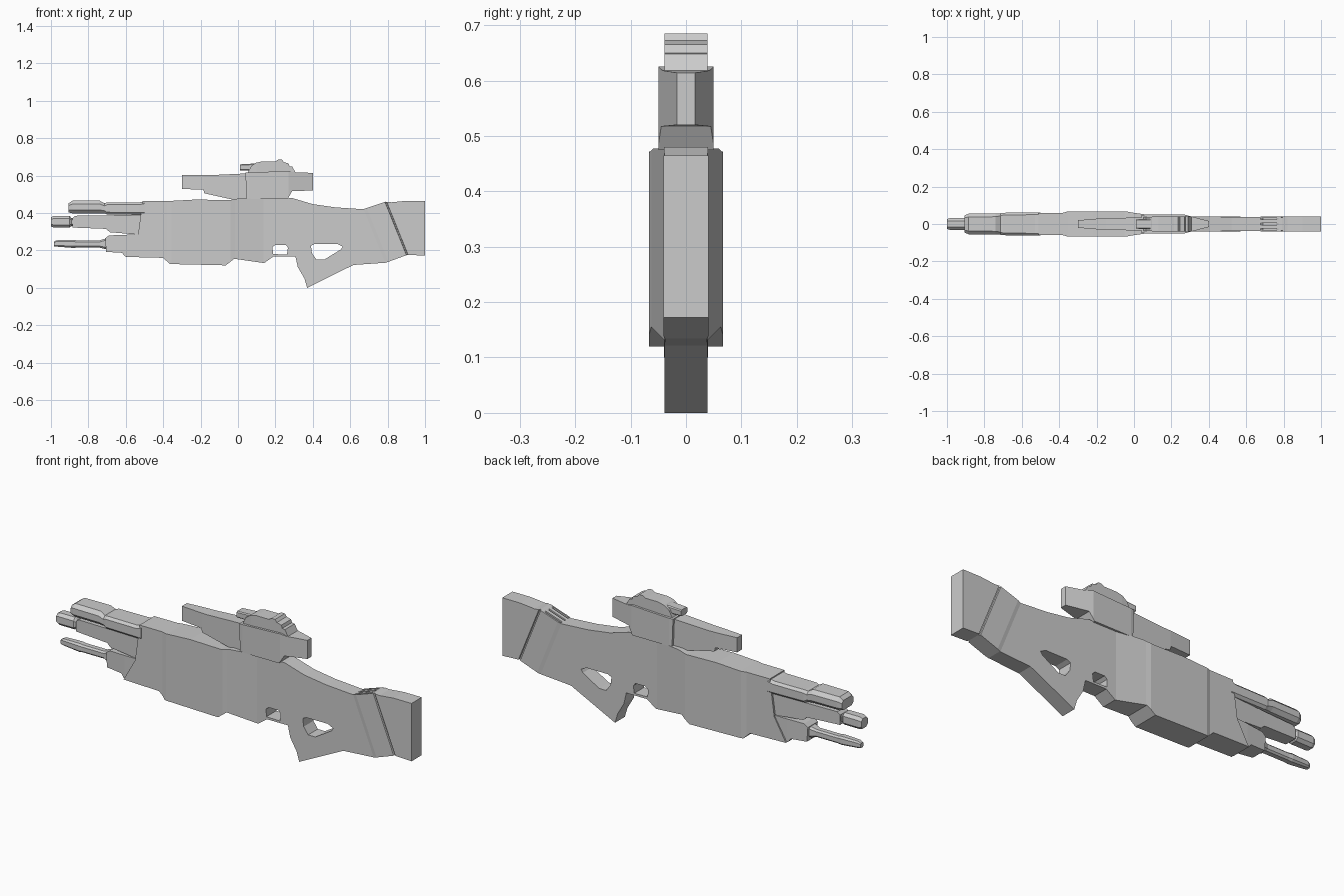
import bpy, bmesh
from mathutils import Vector


def finish(name, bm):
    bmesh.ops.recalc_face_normals(bm, faces=bm.faces)
    mesh = bpy.data.meshes.new(name)
    bm.to_mesh(mesh)
    bm.free()
    ob = bpy.data.objects.new(name, mesh)
    bpy.context.collection.objects.link(ob)
    return ob


def interp(table, x):
    if x <= table[0][0]:
        return table[0][1]
    for (a, wa), (b, wb) in zip(table, table[1:]):
        if x <= b:
            return wa + (wb - wa) * (x - a) / (b - a)
    return table[-1][1]


SLANT = 0.404  # lean of the seams in the rear stock


def station(co):
    return co.x + (co.z - 0.46) * SLANT if co.x > 0.5 else co.x


def plate(name, loops, widths):
    """Side profile (first loop) with holes, half width set along the length."""
    bm = bmesh.new()
    for pts in loops:
        vs = [bm.verts.new((x, -1, z)) for x, z in pts]
        for a, b in zip(vs, vs[1:] + vs[:1]):
            bm.edges.new((a, b))
    bmesh.ops.triangle_fill(bm, edges=bm.edges[:], use_beauty=True, normal=(0, -1, 0))
    bmesh.ops.dissolve_limit(bm, angle_limit=0.001, verts=[], edges=bm.edges[:])
    ext = bmesh.ops.extrude_face_region(bm, geom=bm.faces[:])
    for v in ext["geom"]:
        if isinstance(v, bmesh.types.BMVert):
            v.co.y = 1
    for s, _ in widths:
        rear = s > 0.5
        no = Vector((1, 0, SLANT if rear else 0))
        co = Vector((s, 0, 0.46 if rear else 0))
        bmesh.ops.bisect_plane(bm, geom=bm.verts[:] + bm.edges[:] + bm.faces[:],
                               dist=1e-5, plane_co=co, plane_no=no)
    for v in bm.verts:
        v.co.y *= interp(widths, station(v.co))
    return finish(name, bm)


def loft(name, sections):
    """Chamfered eight-sided sections: x, low z, high z, half width, chamfer."""
    bm = bmesh.new()
    rings = []
    for x, lo, hi, w, c in sections:
        half = [(w - c, lo), (w, lo + c), (w, hi - c), (w - c, hi)]
        ring = half + [(-y, z) for y, z in reversed(half)]
        rings.append([bm.verts.new((x, y, z)) for y, z in ring])
    for r, q in zip(rings, rings[1:]):
        for i in range(8):
            j = (i + 1) % 8
            bm.faces.new((r[i], r[j], q[j], q[i]))
    bm.faces.new(rings[0])
    bm.faces.new(rings[-1])
    return finish(name, bm)


# Receiver, grip and stock in one slab with two openings
outline = [(-0.51, 0.465), (-0.35, 0.465), (-0.22, 0.472), (-0.05, 0.468), (0.0, 0.477),
           (0.29, 0.48), (0.40, 0.447), (0.52, 0.43), (0.67, 0.42), (0.79, 0.46),
           (0.82, 0.457), (0.90, 0.465), (1.0, 0.465), (1.0, 0.172), (0.906, 0.176),
           (0.79, 0.134), (0.617, 0.122), (0.37, 0.0), (0.355, 0.05), (0.32, 0.11),
           (0.307, 0.168), (0.19, 0.168), (0.14, 0.132), (-0.02, 0.155), (-0.065, 0.12),
           (-0.365, 0.127), (-0.40, 0.16), (-0.60, 0.165), (-0.535, 0.28), (-0.52, 0.39)]
trigger_gap = [(0.187, 0.18), (0.185, 0.218), (0.2, 0.23), (0.255, 0.23),
               (0.267, 0.215), (0.262, 0.178)]
thumb_hole = [(0.39, 0.225), (0.41, 0.235), (0.53, 0.235), (0.56, 0.22), (0.55, 0.205),
              (0.46, 0.15), (0.42, 0.15), (0.395, 0.185)]
body = plate("receiver_and_stock", [outline, trigger_gap, thumb_hole],
             [(-0.61, 0.058), (-0.38, 0.06), (-0.355, 0.067), (-0.04, 0.067),
              (-0.015, 0.062), (0.135, 0.040), (0.655, 0.038), (0.675, 0.041),
              (0.785, 0.041), (0.787, 0.034), (0.793, 0.034), (0.795, 0.041), (1.0, 0.041)])

# Three slots in the top of the stock
for i, y in enumerate((-0.028, 0, 0.028)):
    slot = plate(f"slot_cutter_{i}", [[(0.66, 0.43), (0.69, 0.415), (0.76, 0.438),
                                       (0.785, 0.47), (0.66, 0.47)]],
                 [(0.62, 0.005), (0.9, 0.005)])
    slot.location.y = y
    slot.hide_render = True
    slot.hide_viewport = True
    mod = body.modifiers.new("slot", "BOOLEAN")
    mod.operation = "DIFFERENCE"
    mod.solver = "EXACT"
    mod.object = slot

# Upper handguard
loft("upper_handguard", [(-0.905, 0.403, 0.452, 0.046, 0.012), (-0.885, 0.398, 0.466, 0.055, 0.018),
                         (-0.74, 0.398, 0.466, 0.057, 0.018), (-0.715, 0.398, 0.452, 0.057, 0.014),
                         (-0.70, 0.392, 0.456, 0.06, 0.012), (-0.53, 0.39, 0.456, 0.062, 0.012),
                         (-0.50, 0.39, 0.462, 0.062, 0.012)])

# Main barrel, muzzle and lower shroud
loft("muzzle", [(-1.0, 0.327, 0.377, 0.026, 0.012), (-0.985, 0.322, 0.384, 0.031, 0.014),
                (-0.90, 0.322, 0.384, 0.031, 0.014), (-0.89, 0.33, 0.372, 0.024, 0.01),
                (-0.86, 0.33, 0.372, 0.024, 0.01)])
plate("barrel_shroud", [[(-0.885, 0.372), (-0.87, 0.385), (-0.50, 0.39), (-0.50, 0.27),
                         (-0.54, 0.285), (-0.685, 0.297), (-0.705, 0.315), (-0.885, 0.322)]],
      [(-0.885, 0.032), (-0.70, 0.04), (-0.5, 0.05)])

# Lower barrel and its mounting block
loft("lower_barrel", [(-0.985, 0.222, 0.246, 0.012, 0.005), (-0.97, 0.22, 0.254, 0.017, 0.007),
                      (-0.88, 0.213, 0.256, 0.022, 0.009), (-0.86, 0.215, 0.253, 0.02, 0.008),
                      (-0.74, 0.215, 0.253, 0.02, 0.008), (-0.715, 0.208, 0.262, 0.028, 0.01),
                      (-0.69, 0.208, 0.262, 0.028, 0.01)])
plate("lower_mount", [[(-0.71, 0.265), (-0.69, 0.28), (-0.50, 0.287), (-0.50, 0.17),
                       (-0.605, 0.168), (-0.62, 0.187), (-0.705, 0.192)]],
      [(-0.71, 0.04), (-0.60, 0.05), (-0.5, 0.055)])

# Scope: front arm, main housing with tapered rear, top cap and front sight
plate("scope_front", [[(-0.30, 0.602), (-0.15, 0.602), (0.06, 0.612), (0.06, 0.47),
                       (-0.03, 0.472), (-0.18, 0.505), (-0.185, 0.525), (-0.30, 0.528)]],
      [(-0.30, 0.02), (-0.18, 0.03), (0.06, 0.036)])
plate("scope_housing", [[(0.04, 0.615), (0.27, 0.625), (0.30, 0.618), (0.40, 0.614),
                         (0.40, 0.52), (0.29, 0.517), (0.265, 0.475), (0.045, 0.475)]],
      [(0.04, 0.047), (0.06, 0.05), (0.27, 0.05), (0.40, 0.016)])
plate("scope_cap", [[(0.05, 0.612), (0.07, 0.65), (0.095, 0.668), (0.13, 0.676), (0.20, 0.676),
                     (0.215, 0.685), (0.235, 0.685), (0.245, 0.672), (0.27, 0.665), (0.275, 0.65),
                     (0.29, 0.648), (0.30, 0.63), (0.31, 0.612)]],
      [(0.05, 0.036), (0.10, 0.039), (0.31, 0.039)])
loft("scope_sight", [(0.01, 0.628, 0.66, 0.025, 0.005), (0.12, 0.628, 0.666, 0.028, 0.005)])
